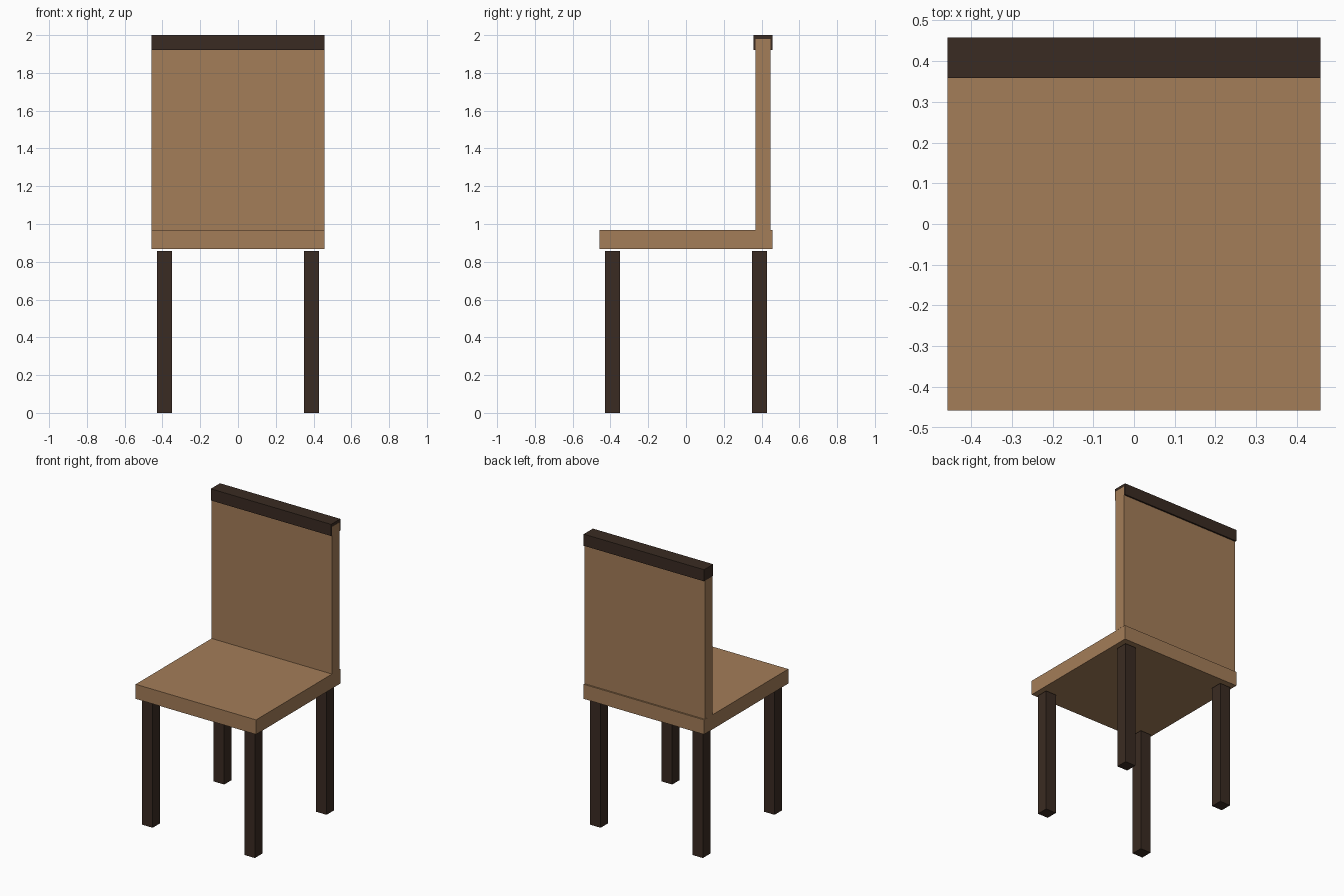
import bpy

if "Cube" in bpy.data.objects:
    bpy.data.objects.remove(bpy.data.objects["Cube"])


def material(name, color):
    m = bpy.data.materials.new(name)
    m.diffuse_color = (*color, 1.0)
    m.use_nodes = True
    m.node_tree.nodes["Principled BSDF"].inputs["Base Color"].default_value = m.diffuse_color
    return m


def box(name, lo, hi, mat):
    """Axis-aligned box spanning the corners lo and hi."""
    center = [(a + b) / 2 for a, b in zip(lo, hi)]
    bpy.ops.mesh.primitive_cube_add(size=1, location=center)
    ob = bpy.context.object
    ob.name = name
    ob.scale = [b - a for a, b in zip(lo, hi)]
    bpy.ops.object.transform_apply(location=False, rotation=False, scale=True)
    ob.data.materials.append(mat)
    return ob


tan = material("tan_wood", (0.371, 0.205, 0.098))
dark = material("dark_wood", (0.042, 0.024, 0.016))

W = 0.4575  # half width of the seat

# Seat slab
box("seat", (-W, -W, 0.868), (W, W, 0.968), tan)

# Backrest panel, its end just showing through the right end of the rail
box("backrest", (-W + 0.0005, 0.367, 0.968), (W + 0.0005, 0.447, 1.98), tan)

# Dark rail capping the backrest
box("top_rail", (-W, 0.358, 1.92), (W, W, 2.0), dark)

# Four square legs, stopping just short of the seat
for row, y in (("front", -0.389), ("back", 0.389)):
    for side, x in (("left", -0.389), ("right", 0.389)):
        box(f"{row}_{side}_leg", (x - 0.04, y - 0.04, 0),
            (x + 0.04, y + 0.04, 0.858), dark)
